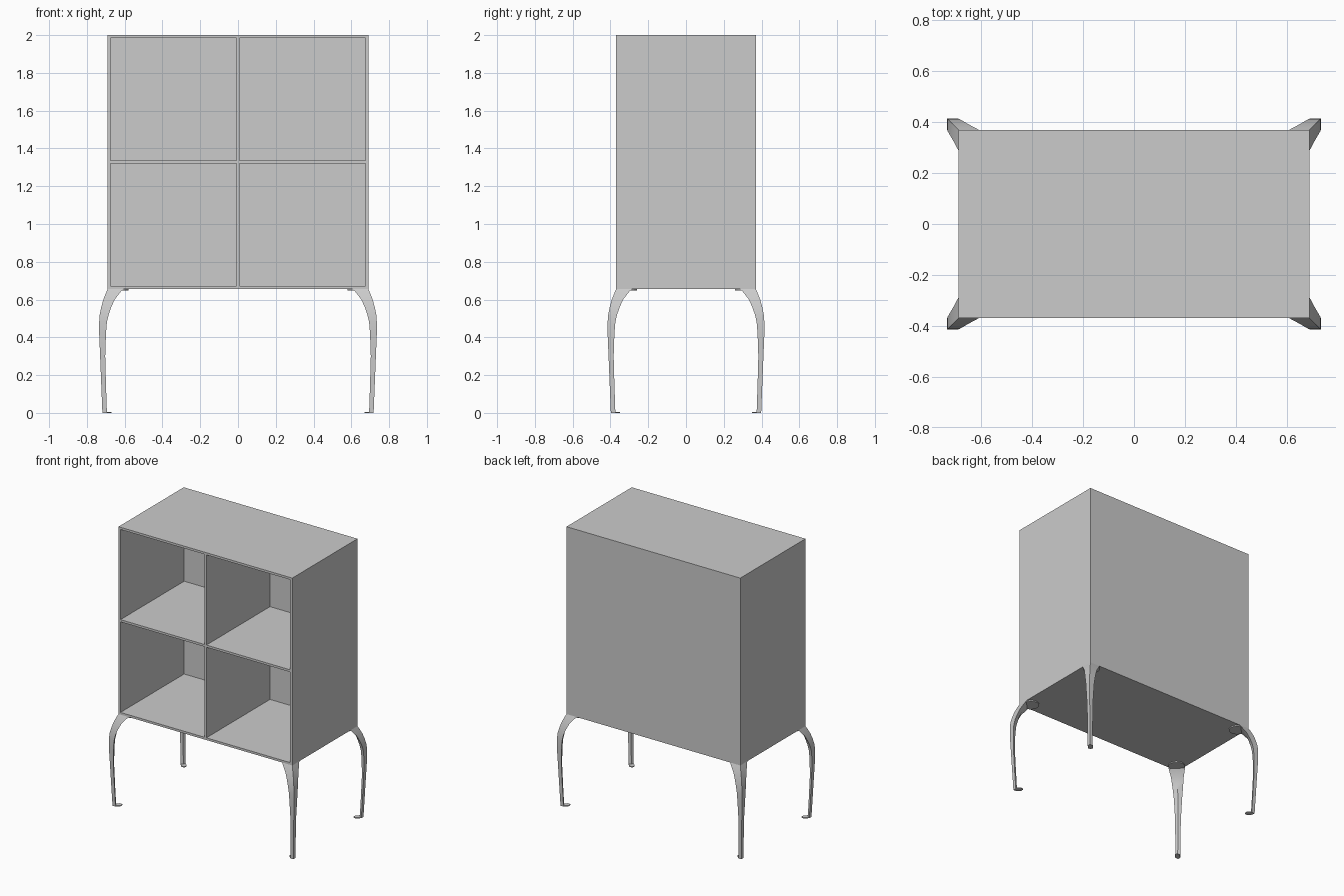
import bpy, bmesh, math

if "Cube" in bpy.data.objects:
    bpy.data.objects.remove(bpy.data.objects["Cube"])

HX, HY = 0.69, 0.37          # half width and half depth of the case
Z0, Z1, T = 0.655, 2.0, 0.016


def make_object(name, bm):
    bmesh.ops.recalc_face_normals(bm, faces=bm.faces)
    mesh = bpy.data.meshes.new(name)
    bm.to_mesh(mesh)
    bm.free()
    obj = bpy.data.objects.new(name, mesh)
    bpy.context.collection.objects.link(obj)
    return obj


def box(name, x0, x1, y0, y1, z0, z1):
    bm = bmesh.new()
    bmesh.ops.create_cube(bm, size=1)
    for v in bm.verts:
        v.co.x = x0 + (v.co.x + 0.5) * (x1 - x0)
        v.co.y = y0 + (v.co.y + 0.5) * (y1 - y0)
        v.co.z = z0 + (v.co.z + 0.5) * (z1 - z0)
    return make_object(name, bm)


def loft(name, sections):
    """Skin a list of closed point loops and cap both ends."""
    bm = bmesh.new()
    rings = [[bm.verts.new(p) for p in s] for s in sections]
    n = len(rings[0])
    for a, b in zip(rings, rings[1:]):
        for i in range(n):
            j = (i + 1) % n
            bm.faces.new((a[i], a[j], b[j], b[i]))
    bm.faces.new(rings[0])
    bm.faces.new(rings[-1])
    return make_object(name, bm)


# Case panels
YB = HY - 0.018
box("back_panel", -HX, HX, YB, HY, Z0, Z1)
box("top_panel", -HX, HX, -HY, YB, Z1 - T, Z1)
box("bottom_panel", -HX, HX, -HY, YB, Z0, Z0 + T)
for s, side in ((-1, "left"), (1, "right")):
    xs = sorted((s * HX, s * (HX - T)))
    box(side + "_side_panel", *xs, -HY, YB, Z0 + T, Z1 - T)

# Shelf and the two dividers
S0, S1 = 1.321, 1.337
box("shelf", -HX + T, HX - T, -HY, YB, S0, S1)
box("lower_divider", -T / 2, T / 2, -HY, YB, Z0 + T, S0)
box("upper_divider", -T / 2, T / 2, -HY, YB, S1, Z1 - T)

# Leg profile: height, overhang past case corner, arm width, inner ridge factor
LEG = [(0.655, 0.0, 0.08, 0.5), (0.635, 0.009, 0.073, 0.52),
       (0.60, 0.023, 0.06, 0.58), (0.56, 0.034, 0.053, 0.64),
       (0.52, 0.042, 0.047, 0.7), (0.48, 0.045, 0.041, 0.72),
       (0.42, 0.045, 0.036, 0.72), (0.30, 0.04, 0.027, 0.72),
       (0.15, 0.034, 0.025, 0.72), (0.0, 0.028, 0.024, 0.72)]

for sx, sn in ((-1, "left"), (1, "right")):
    for sy, fn in ((-1, "front"), (1, "back")):
        def at(a, b, z):
            return (sx * (HX + a), sy * (HY + b), z)

        # Curved leg with a sharp outer ridge on the diagonal
        leg = loft(f"{fn}_{sn}_leg", [
            [at(d, d, z), at(d, d - w, z), at(d - k * w, d - k * w, z), at(d - w, d, z)]
            for z, d, w, k in LEG])
        for o in bpy.context.selected_objects:
            o.select_set(False)
        leg.select_set(True)
        bpy.context.view_layer.objects.active = leg
        bpy.ops.object.shade_smooth_by_angle(angle=math.radians(25))

        # Thin foot tab pointing inward
        d, w, t = 0.028, 0.024, 0.025
        outline = [(d, d), (d, d - w), (d - t, d - w - t),
                   (d - 0.9 * w - t, d - 0.9 * w - t), (d - w - t, d - t), (d - w, d)]
        loft(f"{fn}_{sn}_foot", [[at(a, b, z) for a, b in outline] for z in (0.0, 0.006)])

        # Round mounting plate under the case
        circle = [(-0.055 + 0.055 * math.cos(i * math.tau / 24),
                   -0.055 + 0.055 * math.sin(i * math.tau / 24)) for i in range(24)]
        loft(f"{fn}_{sn}_mounting_plate",
             [[at(a, b, z) for a, b in circle] for z in (Z0 - 0.008, Z0)])
